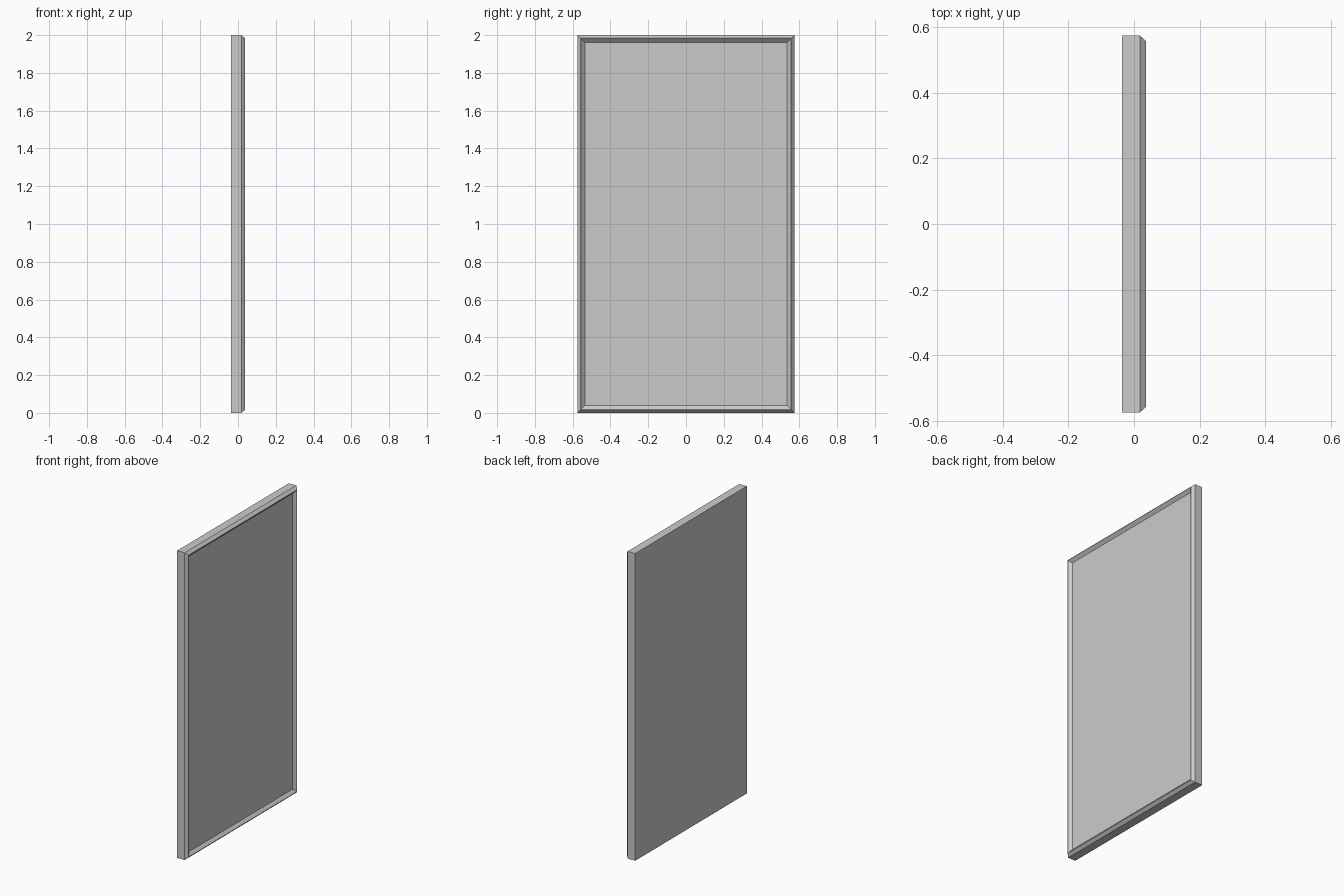
import bpy, bmesh

if "Cube" in bpy.data.objects:
    bpy.data.objects.remove(bpy.data.objects["Cube"])

W, H = 0.574, 2.0   # half width, height


def ring(bm, x, inset):
    # rectangular loop at depth x, pulled in from the outer edge
    y, z0, z1 = W - inset, inset, H - inset
    return [bm.verts.new((x, a, b)) for a, b in ((-y, z0), (y, z0), (y, z1), (-y, z1))]


# framed panel: back, sides, chamfer, narrow ridge, inner slope, recessed face
profile = [(-0.036, 0), (0.018, 0), (0.036, 0.016), (0.036, 0.019), (0.018, 0.038)]
bm = bmesh.new()
rings = [ring(bm, x, i) for x, i in profile]
for a, b in zip(rings, rings[1:]):
    for k in range(4):
        n = (k + 1) % 4
        bm.faces.new((a[k], a[n], b[n], b[k]))
bm.faces.new(rings[0][::-1])
bm.faces.new(rings[-1])
bmesh.ops.recalc_face_normals(bm, faces=bm.faces)

mesh = bpy.data.meshes.new("framed_panel")
bm.to_mesh(mesh)
bm.free()
bpy.context.collection.objects.link(bpy.data.objects.new("framed_panel", mesh))
